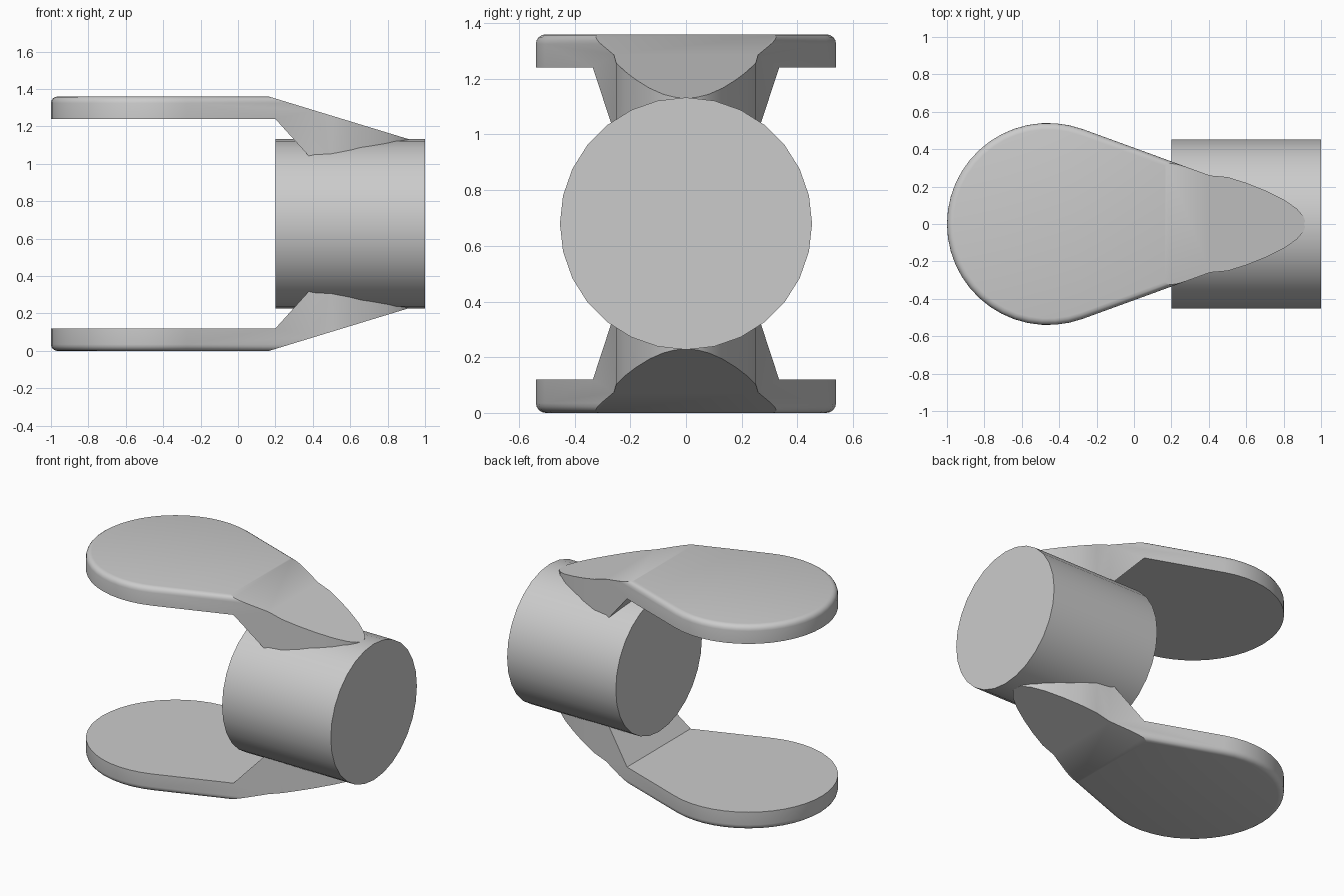
import bpy, bmesh, math

cube = bpy.data.objects.get("Cube")
if cube:
    bpy.data.objects.remove(cube, do_unlink=True)

grey = bpy.data.materials.new("plain grey")
grey.use_nodes = True
grey.diffuse_color = (0.6, 0.6, 0.6, 1)
grey.node_tree.nodes["Principled BSDF"].inputs["Base Color"].default_value = (0.6, 0.6, 0.6, 1)

MID = 0.68            # height of the symmetry plane
PAD_X, PAD_R = -0.46, 0.54
CREASE, INNER = 0.165, 0.2   # where the outer and inner faces start to slope


def smooth(obj):
    obj.data.materials.append(grey)
    bpy.ops.object.select_all(action='DESELECT')
    obj.select_set(True)
    bpy.context.view_layer.objects.active = obj
    bpy.ops.object.shade_smooth_by_angle(angle=math.radians(30))


def outer_z(x):
    return MID - max(0, x - CREASE) * 0.305


def inner_z(x):
    return MID - 0.12 - min(max(0, x - INNER) * 1.11, 0.23)


# Barrel lying along x
bpy.ops.mesh.primitive_cylinder_add(vertices=28, radius=0.453, depth=0.8,
                                    location=(0.6, 0, MID), rotation=(0, math.pi / 2, 0))
barrel = bpy.context.object
barrel.name = "barrel"
smooth(barrel)

# Half outline of an arm: round pad, straight taper, rounded nose
steps = 14
outline = []
for i in range(steps + 1):
    a = math.pi - i * math.radians(110) / steps
    outline.append((PAD_X + PAD_R * math.cos(a), PAD_R * math.sin(a) if i else 0))
tx, ty = outline[-1]
outline += [(x, ty - (x - tx) * math.tan(math.radians(20))) for x in (CREASE, INNER, 0.38, 0.407)]
outline += [(0.5, 0.251), (0.6, 0.22), (0.7, 0.18), (0.8, 0.131),
            (0.87, 0.083), (0.905, 0.042), (0.922, 0)]

# Loft the outline between the outer and inner faces
bm = bmesh.new()
rings = []
for x, w in outline:
    ends = []
    for z in (outer_z(x), inner_z(x)):
        left = bm.verts.new((x, w, z))
        right = bm.verts.new((x, -w, z)) if w > 0 else left
        ends.append((left, right))
    rings.append(ends)
for (t0, b0), (t1, b1) in zip(rings, rings[1:]):
    for quad in ((t0[0], t0[1], t1[1], t1[0]), (b0[0], b1[0], b1[1], b0[1]),
                 (t0[0], t1[0], b1[0], b0[0]), (t0[1], b0[1], b1[1], t1[1])):
        bm.faces.new(list(dict.fromkeys(quad)))
bmesh.ops.recalc_face_normals(bm, faces=bm.faces)
bmesh.ops.dissolve_limit(bm, angle_limit=math.radians(0.5), verts=bm.verts, edges=bm.edges)

# Round the outer rim of the pad
rim = [e for e in bm.edges
       if all(v.co.z > MID - 0.001 and v.co.x < CREASE + 0.001 for v in e.verts)
       and not all(abs(v.co.x - CREASE) < 0.001 for v in e.verts)]
bmesh.ops.bevel(bm, geom=rim, offset=0.035, segments=4, profile=0.5, affect='EDGES')

mesh = bpy.data.meshes.new("arms")
bm.to_mesh(mesh)
bm.free()
arms = bpy.data.objects.new("upper_and_lower_arms", mesh)
bpy.context.collection.objects.link(arms)
arms.location.z = MID
mirror = arms.modifiers.new("mirror", 'MIRROR')
mirror.use_axis = (False, False, True)
mirror.use_mirror_merge = False
smooth(arms)
